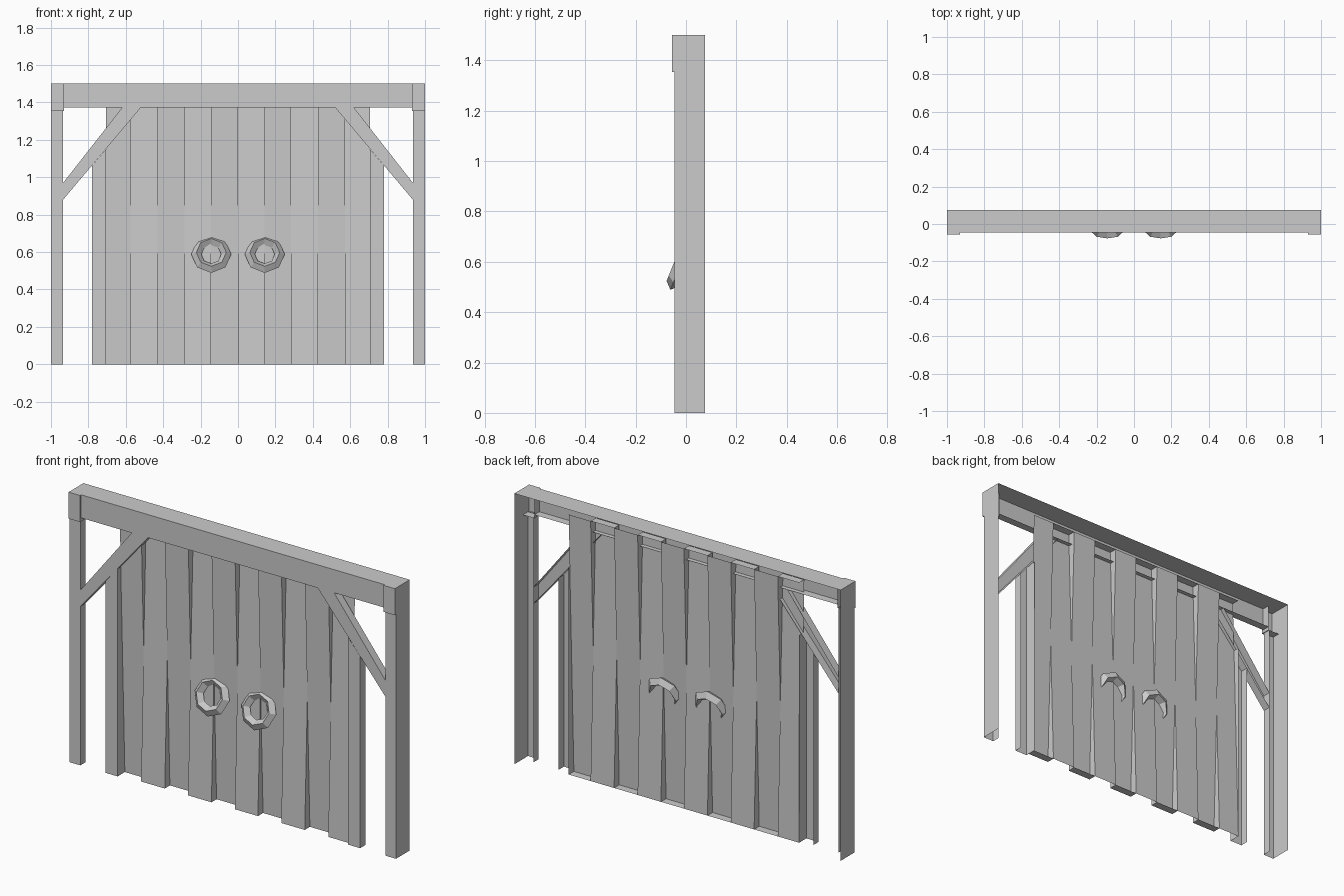
import bpy
from math import radians

if "Cube" in bpy.data.objects:
    bpy.data.objects.remove(bpy.data.objects["Cube"])

BACK, LIP, FRONT = 0.075, 0.0, -0.045


def make(name, verts, faces):
    me = bpy.data.meshes.new(name)
    me.from_pydata(verts, [], faces)
    ob = bpy.data.objects.new(name, me)
    bpy.context.collection.objects.link(ob)
    return ob


def shell(name, outline, y, depths, side=1):
    """Front panel (counter-clockwise x,z outline) with walls folded back from
    each edge to the given y (None = open)."""
    n = len(outline)
    verts = [(x * side, y, z) for x, z in outline]
    faces = [list(range(n))]
    for i, d in enumerate(depths):
        if d is None:
            continue
        j, k = (i + 1) % n, len(verts)
        for p in (i, j):
            verts.append((verts[p][0], d, verts[p][2]))
        faces.append([i, k, k + 1, j])
    if side < 0:
        faces = [f[::-1] for f in faces]
    return make(name, verts, faces)


# Frame parts, mirrored left and right
for label, s in (("right", 1), ("left", -1)):
    shell(label + "_post", [(.935, 0), (1, 0), (1, 1.355), (.935, 1.355)],
          FRONT, [None, BACK, None, LIP], s)
    shell(label + "_corner_block", [(.93, 1.353), (1, 1.353), (1, 1.5), (.93, 1.5)],
          -.055, [LIP, BACK, BACK, LIP], s)
    shell(label + "_brace", [(.935, .88), (.935, .97), (.62, 1.372), (.52, 1.372)],
          FRONT, [None, LIP, None, LIP], s)
    shell(label + "_door_jamb", [(.706, 0), (.78, 0), (.78, 1.063), (.706, 1.15)],
          FRONT, [None, LIP, None, .02], s)

# Lintel beam
shell("top_beam", [(-.93, 1.372), (.93, 1.372), (.93, 1.5), (-.93, 1.5)],
      FRONT, [LIP, None, BACK, None])

# Door planks: alternate boards lean forward at the foot or at the head
NEAR, FAR, TOP = -.027, .018, 1.44
xs = [-.706, -.575, -.43, -.287, -.144, 0, .141, .284, .428, .572, .706]
verts, faces = [], []


def face(pts):
    k = len(verts)
    verts.extend(pts)
    faces.append(list(range(k, k + len(pts))))


for i in range(10):
    a, b = xs[i], xs[i + 1]
    foot, head = (FAR, NEAR) if i % 2 == 0 else (NEAR, FAR)
    face([(a, foot, 0), (b, foot, 0), (b, head, TOP), (a, head, TOP)])
    if i % 2:
        face([(a, NEAR, 0), (a, FAR, 0), (b, FAR, 0), (b, NEAR, 0)])
    else:
        face([(a, NEAR, TOP), (b, NEAR, TOP), (b, FAR, TOP), (a, FAR, TOP)])
    # tapering side gaps between neighbouring boards
    if i < 9:
        mid = (b, (NEAR + FAR) / 2, TOP / 2)
        low = [(b, NEAR, 0), (b, FAR, 0), mid]
        high = [(b, NEAR, TOP), mid, (b, FAR, TOP)]
        if i % 2 == 0:
            low.reverse()
        else:
            high.reverse()
        face(low)
        face(high)
make("door_planks", verts, faces)

# Ring handles hanging tilted outwards at the bottom
for label, s in (("right", 1), ("left", -1)):
    bpy.ops.mesh.primitive_torus_add(
        major_segments=8, minor_segments=4, major_radius=.08, minor_radius=.027,
        location=(.143 * s, -.022, .588), rotation=(radians(90 - 22), 0, 0))
    bpy.context.object.name = label + "_ring_handle"
